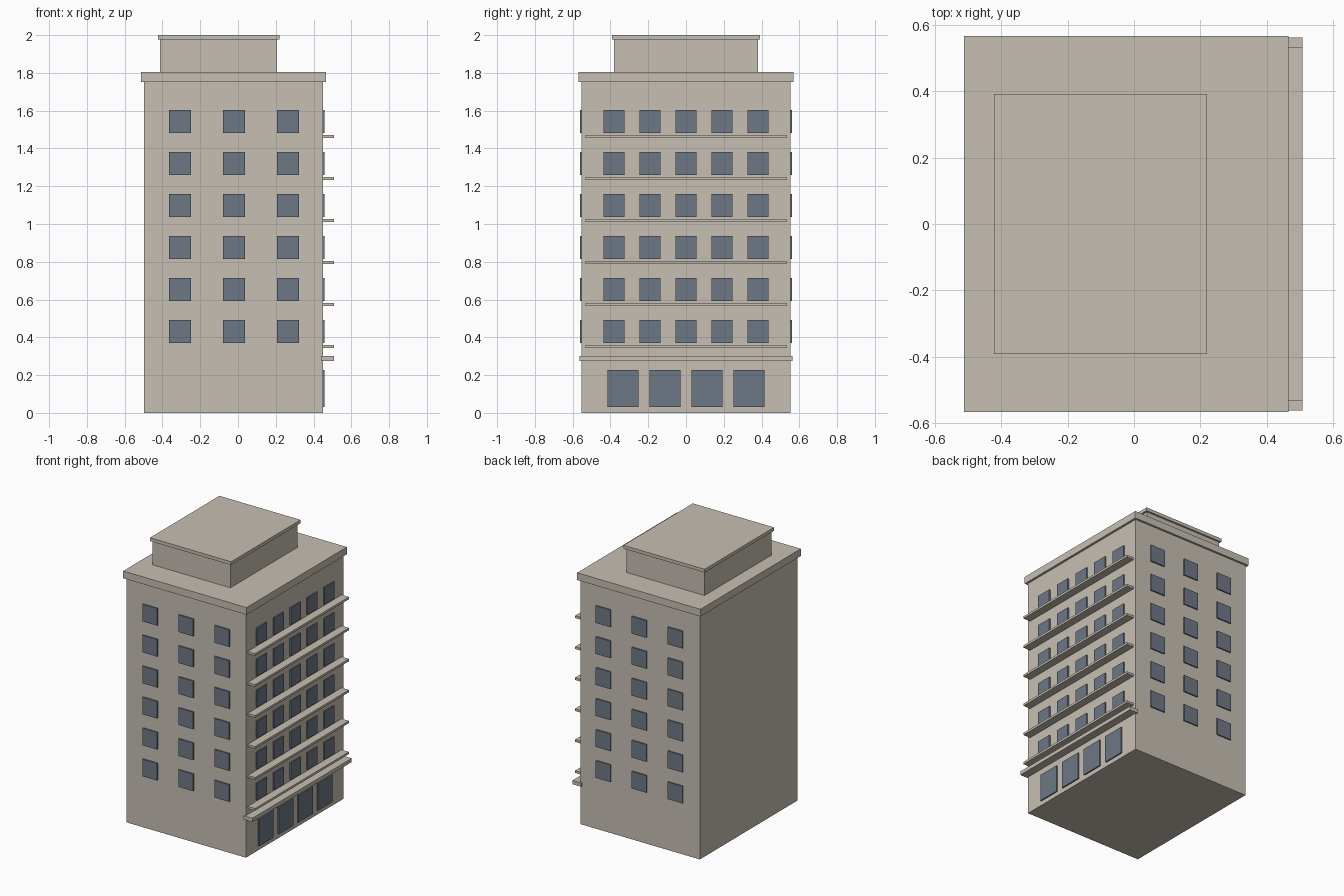
import bpy
import bmesh
from mathutils import Vector

if "Cube" in bpy.data.objects:
    bpy.data.objects.remove(bpy.data.objects["Cube"], do_unlink=True)


def material(name, rgb):
    mat = bpy.data.materials.new(name)
    mat.use_nodes = True
    mat.diffuse_color = (*rgb, 1)
    mat.node_tree.nodes["Principled BSDF"].inputs["Base Color"].default_value = (*rgb, 1)
    return mat


STONE = material("warm stone", (0.57, 0.52, 0.45))
GLASS = material("blue grey glass", (0.155, 0.19, 0.235))


def boxes(name, mat, extents):
    """One object made of boxes, each given by its x, y and z ranges."""
    bm = bmesh.new()
    for spans in extents:
        centre = Vector([(a + b) / 2 for a, b in spans])
        size = Vector([b - a for a, b in spans])
        for v in bmesh.ops.create_cube(bm, size=1)["verts"]:
            v.co = centre + v.co * size
    mesh = bpy.data.meshes.new(name)
    bm.to_mesh(mesh)
    bm.free()
    mesh.materials.append(mat)
    obj = bpy.data.objects.new(name, mesh)
    bpy.context.collection.objects.link(obj)
    return obj


def around(centre, width):
    return (centre - width / 2, centre + width / 2)


WALL_X, WALL_Y = 0.45, 0.553
PROUD = 0.009
FLOORS = [0.431 + 0.2222 * i for i in range(6)]

# Main block, roof slab and rooftop room
boxes("main_block", STONE, [((-0.497, WALL_X), (-WALL_Y, WALL_Y), (0, 1.752))])
boxes("roof_slab", STONE, [((-0.513, 0.466), (-0.568, 0.568), (1.752, 1.804))])
boxes("rooftop_room", STONE, [((-0.413, 0.206), (-0.38, 0.38), (1.804, 1.976))])
boxes("rooftop_cap", STONE, [((-0.423, 0.221), (-0.393, 0.393), (1.976, 2.0))])

# Street canopy and the ledge under each row of windows
boxes("street_canopy", STONE, [((0.439, 0.508), (-0.563, 0.563), (0.275, 0.302))])
boxes("floor_ledges", STONE,
      [((WALL_X, 0.508), (-0.532, 0.532), around(z - 0.079, 0.016)) for z in FLOORS])

# Window plates on the ledge side
pane_x = (WALL_X, WALL_X + PROUD)
boxes("ledge_side_windows", GLASS,
      [(pane_x, around(0.1905 * i, 0.113), around(z, 0.123))
       for z in FLOORS for i in range(-2, 3)])
boxes("shop_windows", GLASS,
      [(pane_x, around(0.2222 * (i - 1.5), 0.164), (0.032, 0.228)) for i in range(4)])

# Matching window plates on the front and back
for name, pane_y in (("front_windows", (-WALL_Y - PROUD, -WALL_Y)),
                     ("back_windows", (WALL_Y, WALL_Y + PROUD))):
    boxes(name, GLASS,
          [(around(-0.021 + 0.2857 * i, 0.117), pane_y, around(z, 0.123))
           for z in FLOORS for i in (-1, 0, 1)])
